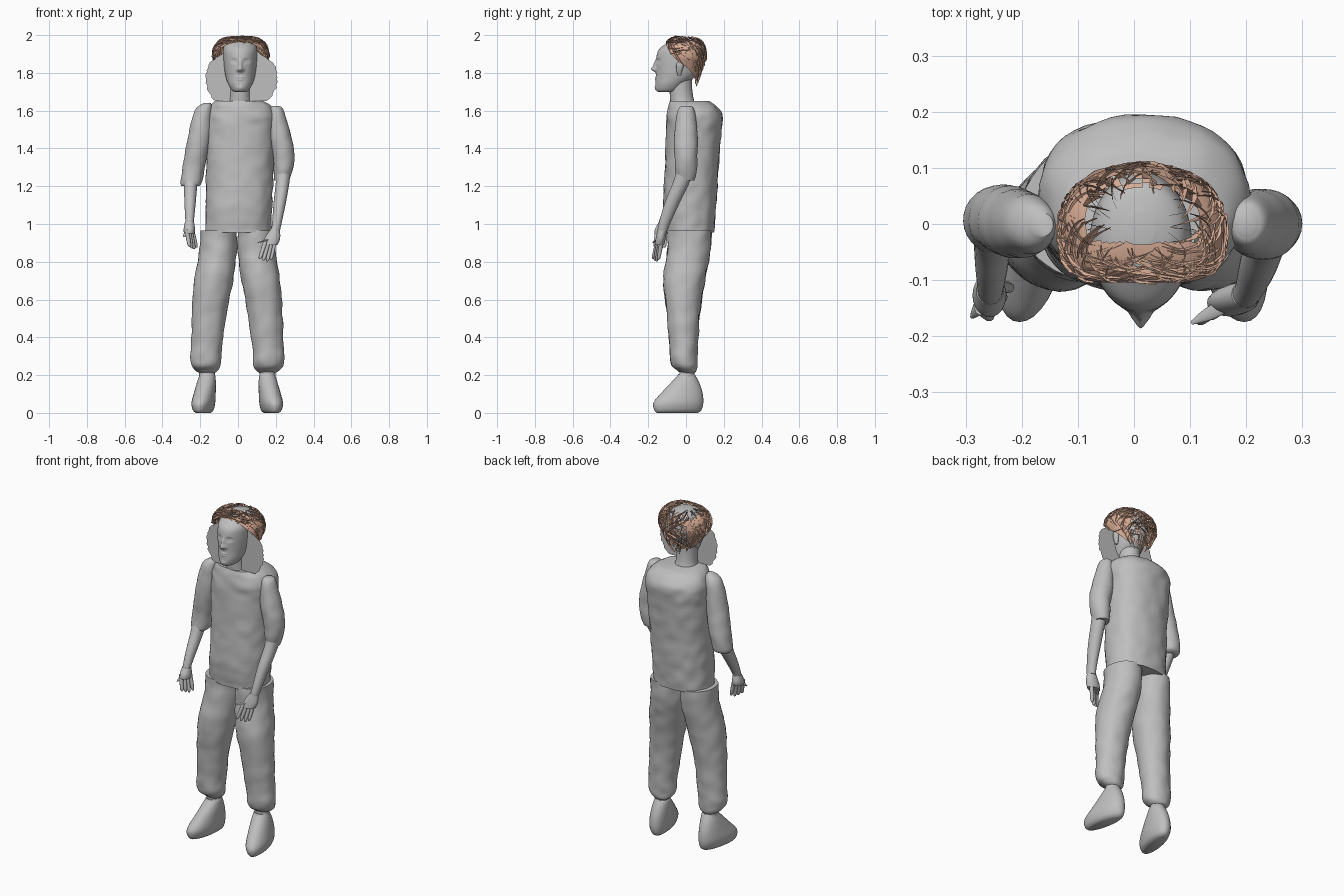
import bpy
import math
import random
from mathutils import Vector, noise

random.seed(4)
if "Cube" in bpy.data.objects:
    bpy.data.objects.remove(bpy.data.objects["Cube"], do_unlink=True)


def material(name, color):
    mat = bpy.data.materials.new(name)
    mat.use_nodes = True
    mat.diffuse_color = color
    mat.node_tree.nodes["Principled BSDF"].inputs["Base Color"].default_value = color
    return mat


GREY = material("plain grey", (0.52, 0.52, 0.52, 1))
TAN = material("tan hair", (0.68, 0.41, 0.30, 1))


def make(name, verts, faces, mat, smooth=True):
    mesh = bpy.data.meshes.new(name)
    mesh.from_pydata([tuple(v) for v in verts], [], faces)
    mesh.materials.append(mat)
    if smooth:
        mesh.shade_smooth()
        mesh.set_sharp_from_angle(angle=math.radians(50))
    obj = bpy.data.objects.new(name, mesh)
    bpy.context.collection.objects.link(obj)
    return obj


def spline(a, b, c, d, t):
    """Smooth blend from b to c."""
    return b + 0.5 * t * (c - a + t * (2 * a - 5 * b + 4 * c - d + t * (3 * (b - c) + d - a)))


def loft(name, rings, sides=24, steps=4, power=2.0, lumps=0.0):
    """Skin stacked ovals given as x, y, z, half width, half depth."""
    dense = []
    last = len(rings) - 1
    for i in range(last):
        four = [rings[max(0, min(last, i + k))] for k in (-1, 0, 1, 2)]
        for s in range(steps):
            dense.append([spline(*vals, s / steps) for vals in zip(*four)])
    dense.append(rings[-1])
    verts = []
    for x, y, z, rx, ry in dense:
        for k in range(sides):
            a = math.tau * k / sides
            c, s = math.cos(a), math.sin(a)
            p = Vector((x + rx * math.copysign(abs(c) ** (2 / power), c),
                        y + ry * math.copysign(abs(s) ** (2 / power), s), z))
            verts.append(p + Vector((c, s, 0)) * noise.noise(p * 18) * lumps)
    faces = [list(range(sides)), list(range(len(verts) - sides, len(verts)))]
    rising = rings[0][2] < rings[-1][2]
    faces[0 if rising else 1].reverse()
    for r in range(len(dense) - 1):
        for k in range(sides):
            a, b = r * sides + k, r * sides + (k + 1) % sides
            quad = [a, b, b + sides, a + sides]
            faces.append(quad if rising else quad[::-1])
    return make(name, verts, faces, GREY)


# Loose shirt
loft("shirt", [
    (0, .02, .955, .173, .128), (.005, .02, 1.1, .175, .14),
    (.01, .03, 1.3, .178, .142), (.015, .042, 1.5, .185, .147),
    (.018, .045, 1.57, .187, .147), (.015, .035, 1.62, .165, .13),
    (.008, .02, 1.65, .13, .105)], sides=48, steps=8, power=2.3, lumps=.007)

# Trousers, ankles and shoes
for side, label in ((1, "left"), (-1, "right")):
    def mirrored(rings):
        return [(side * x - .004, *rest) for x, *rest in rings]

    loft(label + "_trouser_leg", mirrored([
        (.1, .02, .965, .095, .115), (.102, .015, .85, .1, .115),
        (.125, -.01, .7, .103, .11), (.148, -.015, .52, .092, .088),
        (.162, -.012, .35, .083, .074), (.165, -.01, .26, .08, .07),
        (.162, .005, .225, .06, .05), (.16, .01, .21, .04, .036)]),
        sides=32, steps=6, lumps=.006)
    loft(label + "_ankle", mirrored([
        (.16, .005, .15, .045, .045), (.16, .005, .23, .04, .038)]))
    shoe = loft(label + "_shoe", mirrored([
        (.177, -.045, 0, .034, .108), (.178, -.043, .015, .05, .125),
        (.178, -.04, .055, .06, .132), (.172, -.02, .11, .056, .107),
        (.165, -.005, .16, .05, .075), (.16, .002, .195, .043, .05),
        (.16, .002, .205, .038, .044)]), sides=32, power=2.1)
    for v in shoe.data.vertices:
        v.co.x -= side * .18 * (v.co.y + .03) * (1 - v.co.z * 4)


def hand(label, wrist, knuckles, tips, across, thumb):
    """Palm plus five tapering digits spread along one direction."""
    wrist, knuckles, tips, across = map(Vector, (wrist, knuckles, tips, across))
    width, depth = abs(across.x) + .012, abs(across.y) + .012
    mid = wrist.lerp(knuckles, .6)
    loft(label + "_palm", [(*wrist, .024, .024), (*mid, width, depth),
                           (*knuckles, width * .95, depth * .95)])
    for i in range(4):
        t = (i - 1.5) / 1.5
        base = knuckles + across * t * .8 + Vector((0, 0, .02))
        tip = tips + across * t + Vector((0, 0, .012 * abs(t - .2)))
        loft(f"{label}_finger_{i}", [(*base, .012, .012),
             (*base.lerp(tip, .55), .011, .011), (*base.lerp(tip, .9), .009, .009),
             (*tip, .003, .003)], sides=10, steps=3)
    end = knuckles + Vector(thumb)
    loft(label + "_thumb", [(*mid, .014, .014), (*mid.lerp(end, .6), .012, .012),
                            (*end, .004, .004)], sides=10)


# Sleeves, forearms and hands, posed differently on each side
loft("left_sleeve", [
    (.2, 0, 1.625, .016, .02), (.205, 0, 1.6, .038, .044), (.22, 0, 1.47, .06, .062),
    (.242, 0, 1.36, .057, .061), (.238, 0, 1.27, .048, .055), (.233, 0, 1.23, .04, .045)],
    sides=28, steps=6, lumps=.004)
loft("left_forearm", [
    (.24, .0, 1.3, .04, .045), (.236, -.025, 1.22, .036, .044),
    (.222, -.07, 1.12, .033, .04), (.205, -.115, 1.0, .025, .03),
    (.197, -.125, .96, .024, .026)])
hand("left", (.198, -.125, .975), (.17, -.14, .89), (.145, -.16, .8),
     (.03, .014, 0), (-.065, -.035, .01))

loft("right_sleeve", [
    (-.163, 0, 1.64, .018, .02), (-.183, 0, 1.6, .046, .048), (-.207, 0, 1.45, .06, .062),
    (-.235, .01, 1.3, .06, .06), (-.248, .005, 1.22, .056, .058),
    (-.25, .0, 1.2, .045, .048)], sides=28, steps=6, lumps=.004)
loft("right_forearm", [
    (-.25, .0, 1.25, .04, .045), (-.252, -.03, 1.18, .034, .042),
    (-.254, -.075, 1.1, .029, .036), (-.256, -.115, 1.02, .023, .026),
    (-.257, -.12, .99, .022, .025)])
hand("right", (-.257, -.12, 1.01), (-.258, -.13, .95), (-.238, -.14, .865),
     (.018, .026, 0), (-.03, -.035, -.02))

# Neck and head
loft("neck", [(.01, -.015, 1.63, .068, .066), (.01, -.023, 1.67, .058, .062),
              (.01, -.028, 1.73, .057, .06), (.01, -.03, 1.82, .06, .062)])
head = loft("head", [
    (.012, -.1, 1.698, .025, .045), (.012, -.095, 1.708, .045, .062),
    (.012, -.08, 1.74, .064, .081), (.012, -.055, 1.78, .077, .103),
    (.012, -.042, 1.82, .084, .116), (.012, -.033, 1.87, .089, .125),
    (.012, -.028, 1.92, .09, .118), (.012, -.013, 1.955, .079, .094),
    (.012, -.008, 1.973, .058, .07), (.012, -.008, 1.983, .025, .03)],
    sides=96, steps=10)

# Face relief: offset, height, spreads and depth
relief = [(0, 1.82, .014, .014, .026), (0, 1.846, .009, .02, .012),
          (0, 1.777, .019, .004, .006), (0, 1.765, .016, .004, .006),
          (0, 1.72, .018, .012, .006)]
for s in (-.032, .032):
    relief += [(s, 1.862, .015, .01, -.011), (s, 1.861, .011, .005, .006),
               (s * .45, 1.815, .007, .007, .006)]
for v in head.data.vertices:
    if v.co.y < -.08:
        for x, z, sx, sz, amount in relief:
            v.co.y -= amount * math.exp(-((v.co.x - .012 - x) / sx) ** 2
                                        - ((v.co.z - z) / sz) ** 2)
for s, label in ((1, "left"), (-1, "right")):
    loft(label + "_ear", [
        (.012 + s * .08, -.035, 1.785, .006, .008), (.012 + s * .086, -.035, 1.81, .011, .015),
        (.012 + s * .092, -.03, 1.845, .013, .021), (.012 + s * .09, -.028, 1.865, .006, .01)])

# Flat ragged sheet behind the face
sheet, rows = [], 28
for i in range(rows + 1):
    t = i / rows
    half = .135 + .055 * math.sin(math.pi * min(1, t * 1.1)) ** .7
    half -= .05 * max(0, t - .75) / .25
    for s in (-1, 1):
        sheet.append((.018 + s * half + random.uniform(-.005, .005), -.053, 1.65 + .27 * t))
make("flat_hair_sheet", sheet,
     [(2 * i, 2 * i + 1, 2 * i + 3, 2 * i + 2) for i in range(rows)], GREY, False)


def hair_point(a, t):
    """Point on the hair cap: angle around, then crown to hem; square at the brow."""
    c, s = math.cos(a), math.sin(a)
    z = 1.994 - (.155 + (.122 if s < 0 else .095) * s) * t * t
    if z > 1.88:
        r = max(0, 1 - ((z - 1.88) / .115) ** 2.7) ** (1 / 2.7)
    else:
        r = 1 - .42 * (1.88 - z) / .14
    bend = .72 if s < 0 else .95
    x = math.copysign(abs(c) ** bend, c)
    y = math.copysign(abs(s) ** bend, s)
    return Vector((.015 + .149 * r * x, -.008 + .115 * r * y, z))


# Hair cap, left open over the crown and patchy behind
around, down = 56, 22
points = [hair_point(math.tau * k / around, j / down)
          for j in range(down + 1) for k in range(around)]
cap_faces = []
for j in range(down):
    for k in range(around):
        quad = [j * around + k, (j + 1) * around + k,
                (j + 1) * around + (k + 1) % around, j * around + (k + 1) % around]
        mid = sum((points[q] for q in quad), Vector()) / 4
        tuft = math.hypot(mid.x - .012, mid.y + .035) < .028
        crown = mid.z > 1.93 and -.032 < mid.y < .06 and abs(mid.x - .015) < .1
        parting = math.hypot(mid.x - .012, mid.y + .072) < .018
        back_gap = mid.y > .045 and abs(mid.x - .015) < .08 and random.random() < .6
        if tuft or not (crown or parting or back_gap):
            cap_faces.append(quad)
make("hair_cap", points, cap_faces, TAN)

# Thin upright hair cards that criss-cross the cap
cards, card_faces, bits = [], [], 4
for i in range(260):
    a, t = random.uniform(0, math.tau), random.uniform(.25, .95)
    da = random.choice((-1, 1)) * random.uniform(.05, .4)
    dt = random.uniform(.02, .2)
    path = []
    for b in range(bits + 1):
        u = 2 * b / bits - 1
        path.append(hair_point(a + da * u, max(.05, min(1.03, t + dt * u))))
    outward = (hair_point(a, t) - Vector((.015, -.008, 1.87))).normalized()
    n = len(cards)
    for b, p in enumerate(path):
        along = path[min(b + 1, bits)] - path[max(b - 1, 0)]
        lean = along.cross(outward).normalized() * .0012
        rise = (outward * .006 + lean) * (1 - abs(2 * b / bits - 1) * .6)
        cards += [p - rise, p + rise]
    card_faces += [(n + 2 * b, n + 2 * b + 1, n + 2 * b + 3, n + 2 * b + 2)
                   for b in range(bits)]
make("hair_cards", cards, card_faces, TAN, False)
